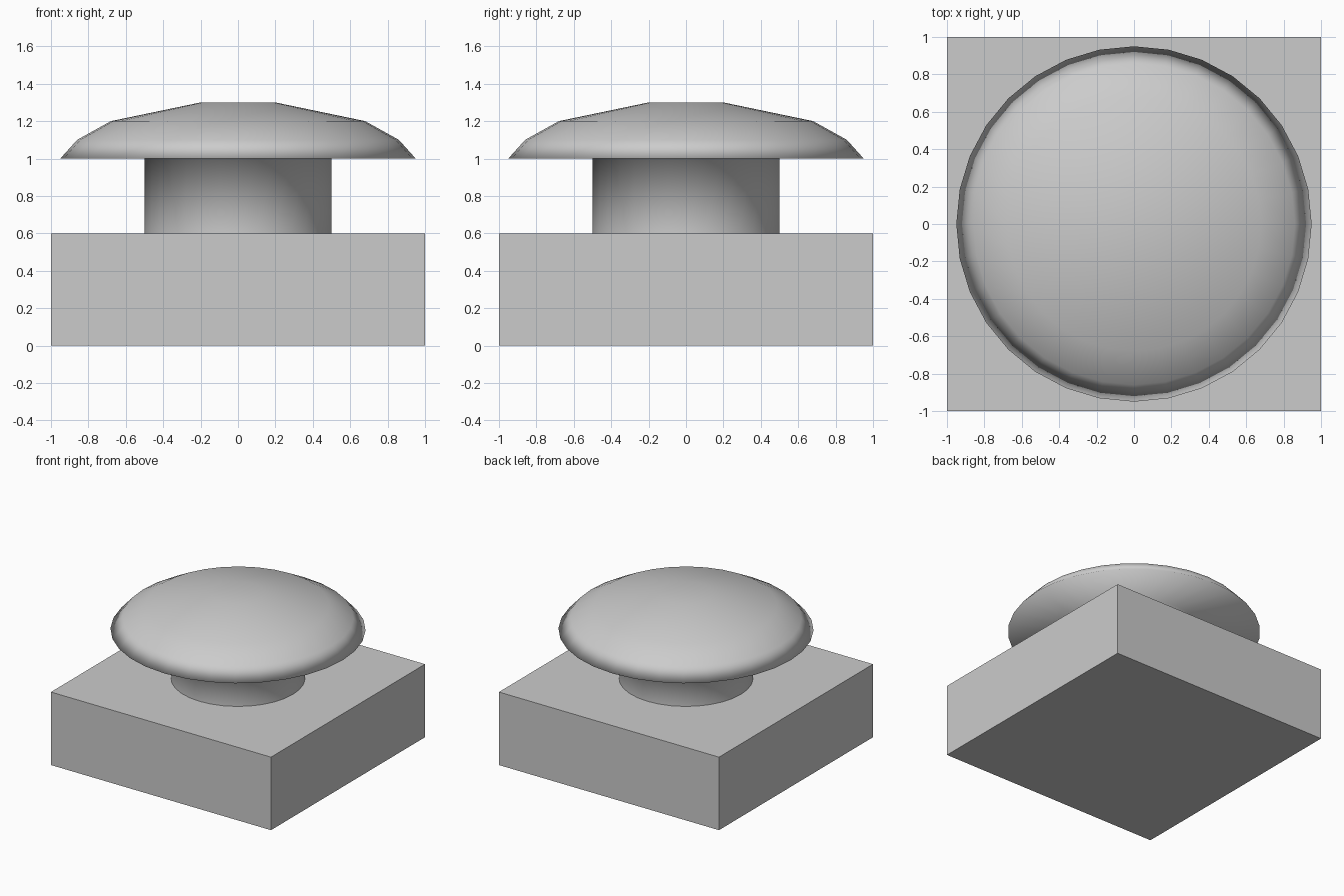
import bpy, bmesh, math

if "Cube" in bpy.data.objects:
    bpy.data.objects.remove(bpy.data.objects["Cube"])


def add_object(name, bm, smooth):
    bmesh.ops.recalc_face_normals(bm, faces=bm.faces)
    for face in bm.faces:
        face.smooth = smooth
    mesh = bpy.data.meshes.new(name)
    bm.to_mesh(mesh)
    bm.free()
    obj = bpy.data.objects.new(name, mesh)
    bpy.context.collection.objects.link(obj)
    return obj


# Square base block
bm = bmesh.new()
bmesh.ops.create_cube(bm, size=1)
bmesh.ops.scale(bm, verts=bm.verts, vec=(2, 2, 0.6))
bmesh.ops.translate(bm, verts=bm.verts, vec=(0, 0, 0.3))
add_object("base_block", bm, False)

# Round neck and domed cap, turned as one continuous smooth piece
SIDES = 32
profile = [(0.5, 0.6), (0.5, 1.0), (0.95, 1.0),
           (0.86, 1.1), (0.68, 1.2), (0.2, 1.3)]
bm = bmesh.new()
rings = []
for r, z in profile:
    rings.append([bm.verts.new((r * math.cos(math.tau * i / SIDES),
                                r * math.sin(math.tau * i / SIDES), z))
                  for i in range(SIDES)])
for low, high in zip(rings, rings[1:]):
    for i in range(SIDES):
        j = (i + 1) % SIDES
        bm.faces.new((low[i], low[j], high[j], high[i]))
bm.faces.new(rings[-1])
add_object("button_neck_and_cap", bm, True)
